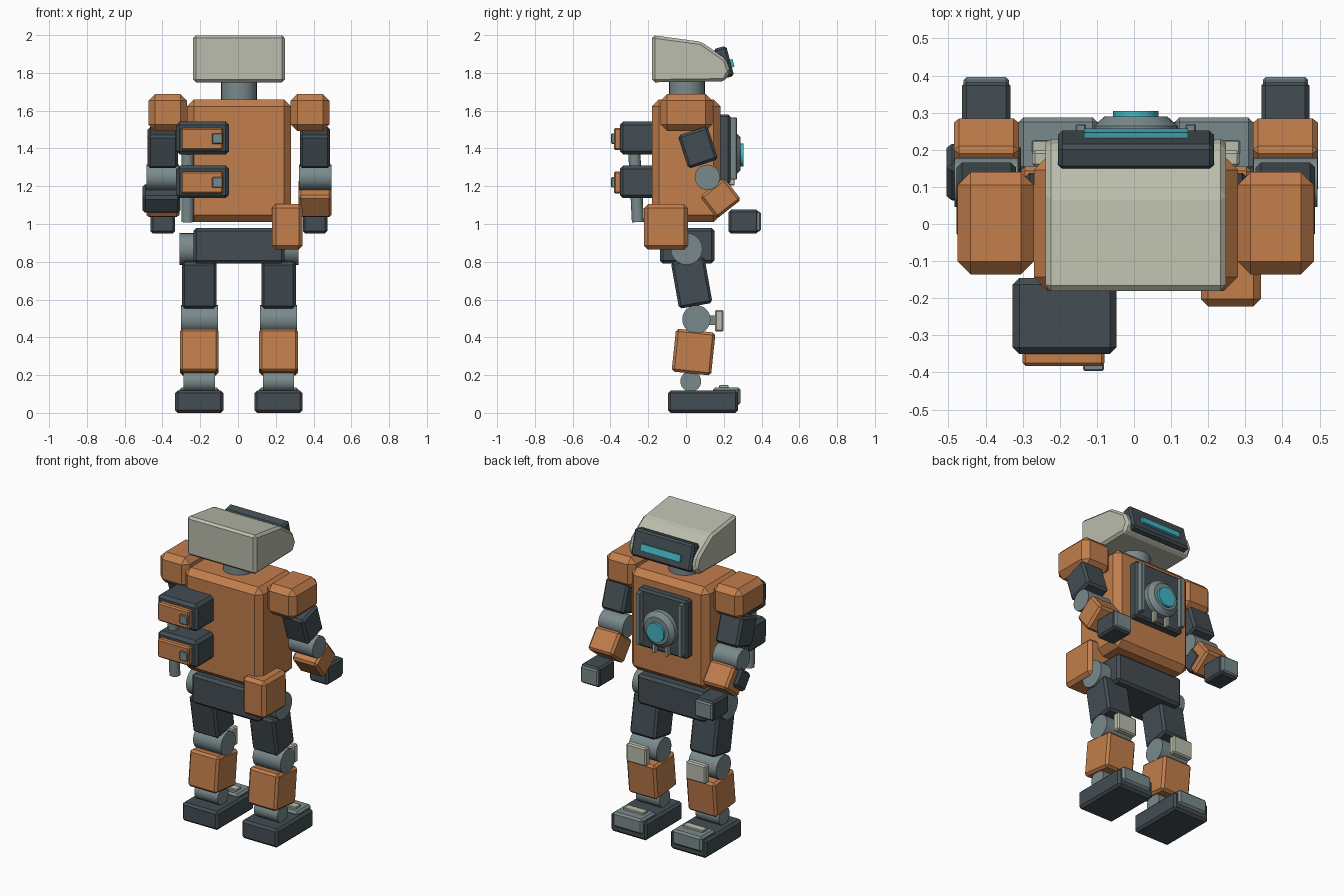
import bpy, bmesh, math
from mathutils import Matrix, Vector

if "Cube" in bpy.data.objects:
    bpy.data.objects.remove(bpy.data.objects["Cube"])

CX = 0.005  # symmetry plane of the body


def srgb(r, g, b):
    f = lambda c: (c / 255 / 12.92) if c < 10 else ((c / 255 + 0.055) / 1.055) ** 2.4
    return (f(r), f(g), f(b), 1.0)


def material(name, rgb):
    m = bpy.data.materials.new(name)
    m.diffuse_color = srgb(*rgb)
    m.use_nodes = True
    m.node_tree.nodes["Principled BSDF"].inputs["Base Color"].default_value = m.diffuse_color
    return m


ORANGE = material("burnt_orange", (194, 126, 76))
DARK = material("dark_slate", (67, 77, 83))
GREY = material("steel_grey", (122, 138, 140))
LIGHT = material("pale_stone", (186, 189, 172))
CYAN = material("cyan_glow", (66, 182, 196))


def finish(name, bm, mat, loc, tilt=0.0, bevel=0.0):
    """Chamfer the edges, tilt about x, place and link the part."""
    bmesh.ops.recalc_face_normals(bm, faces=bm.faces)
    if bevel:
        bmesh.ops.bevel(bm, geom=bm.edges[:], offset=bevel, segments=1,
                        affect='EDGES', clamp_overlap=True)
    me = bpy.data.meshes.new(name)
    bm.to_mesh(me)
    bm.free()
    me.materials.append(mat)
    ob = bpy.data.objects.new(name, me)
    bpy.context.collection.objects.link(ob)
    ob.location = loc
    ob.rotation_euler.x = math.radians(tilt)
    return ob


def block(name, mat, loc, size, bevel=0.012, tilt=0.0):
    bm = bmesh.new()
    bmesh.ops.create_cube(bm, size=1.0)
    bmesh.ops.scale(bm, vec=Vector(size), verts=bm.verts)
    return finish(name, bm, mat, loc, tilt, bevel)


def span(name, mat, x, y, z, bevel=0.012):
    """Upright block given by its (min, max) on each axis."""
    ax = (x, y, z)
    return block(name, mat, [(a + b) / 2 for a, b in ax], [b - a for a, b in ax], bevel)


def cylinder(name, mat, loc, radius, depth, axis='X', top=None, tilt=0.0):
    bm = bmesh.new()
    bmesh.ops.create_cone(bm, cap_ends=True, segments=24, radius1=radius,
                          radius2=radius if top is None else top, depth=depth)
    rot = {'X': Matrix.Rotation(math.pi / 2, 3, 'Y'),
           'Y': Matrix.Rotation(-math.pi / 2, 3, 'X'),
           'Z': Matrix.Identity(3)}[axis]
    bmesh.ops.rotate(bm, matrix=rot, verts=bm.verts)
    ob = finish(name, bm, mat, loc, tilt)
    bpy.ops.object.select_all(action='DESELECT')
    ob.select_set(True)
    bpy.context.view_layer.objects.active = ob
    bpy.ops.object.shade_smooth_by_angle(angle=math.radians(35))
    return ob


# Head: side profile extruded across x
profile = [(-0.18, 1.75), (-0.18, 2.0), (0.08, 1.965), (0.21, 1.875),
           (0.235, 1.81), (0.205, 1.755)]
bm = bmesh.new()
face = bm.faces.new([bm.verts.new((-0.243, y, z)) for y, z in profile])
ext = bmesh.ops.extrude_face_region(bm, geom=[face])
bmesh.ops.translate(bm, vec=(0.486, 0, 0),
                    verts=[v for v in ext["geom"] if isinstance(v, bmesh.types.BMVert)])
finish("head", bm, LIGHT, (CX, 0, 0), bevel=0.015)

# Visor with glowing slit, and neck
block("visor", DARK, (CX, 0.20, 1.855), (0.42, 0.07, 0.165), 0.012, 15)
block("visor_slit", CYAN, (CX, 0.239, 1.85), (0.28, 0.026, 0.042), 0, 15)
cylinder("neck", GREY, (CX, 0.005, 1.70), 0.095, 0.16, 'Z')

# Torso and pelvis
span("torso", ORANGE, (-0.27, 0.28), (-0.18, 0.183), (1.01, 1.66), 0.037)
span("pelvis", DARK, (-0.235, 0.245), (-0.138, 0.15), (0.79, 0.98), 0.016)

# Chest panel with rails, vents and round lamp
span("chest_panel", DARK, (-0.17, 0.18), (0.16, 0.235), (1.21, 1.58), 0.012)
for s in (-1, 1):
    block("chest_rail", GREY, (CX + s * 0.148, 0.25, 1.40), (0.028, 0.04, 0.33), 0.004)
    block("chest_vent", LIGHT, (CX + s * 0.045, 0.243, 1.275), (0.022, 0.03, 0.14), 0.004)
cylinder("lamp_ring", GREY, (CX, 0.247, 1.372), 0.113, 0.035, 'Y')
cylinder("lamp_bezel", GREY, (CX, 0.277, 1.372), 0.113, 0.025, 'Y', top=0.085)
cylinder("lamp_lens", CYAN, (CX, 0.29, 1.365), 0.061, 0.03, 'Y')

# Two storage pods on the back, with lid, latch and a connecting tube
for z in (1.455, 1.223):
    block("back_pod", DARK, (-0.187, -0.248, z), (0.28, 0.205, 0.173), 0.018)
    block("pod_lid", ORANGE, (-0.19, -0.36, z - 0.004), (0.222, 0.044, 0.117), 0.008)
    block("pod_latch", GREY, (-0.109, -0.385, z - 0.003), (0.056, 0.022, 0.056), 0.004)
cylinder("pod_tube", GREY, (-0.267, -0.265, 1.21), 0.032, 0.40, 'Z', tilt=3)

# Hip pouch
span("hip_pouch", ORANGE, (0.18, 0.342), (-0.222, 0.01), (0.865, 1.105), 0.02)

# Limbs, repeated on both sides
for s, side in ((-1, "left"), (1, "right")):
    ax, lx = CX + s * 0.403, CX + s * 0.21
    # Arm
    block(side + "_shoulder", ORANGE, (CX + s * 0.377, 0.002, 1.59),
          (0.206, 0.275, 0.195), 0.035)
    block(side + "_upper_arm", DARK, (ax, 0.063, 1.405), (0.16, 0.165, 0.185), 0.014, 18)
    cylinder(side + "_elbow", GREY, (ax, 0.113, 1.247), 0.067, 0.172)
    block(side + "_forearm", ORANGE, (ax, 0.183, 1.137), (0.175, 0.163, 0.148), 0.014, 38)
    block(side + "_hand", DARK, (ax, 0.305, 1.013), (0.13, 0.16, 0.125), 0.012)
    block(side + "_fingers", GREY, (ax, 0.378, 1.013), (0.122, 0.036, 0.105), 0.008)
    # Leg
    cylinder(side + "_hip_joint", GREY, (CX + s * 0.24, 0.003, 0.868), 0.084, 0.15)
    block(side + "_thigh", DARK, (lx, 0.03, 0.69), (0.182, 0.18, 0.25), 0.014, 10)
    cylinder(side + "_knee", GREY, (lx, 0.055, 0.495), 0.075, 0.196)
    block(side + "_knee_pad", LIGHT, (lx, 0.176, 0.488), (0.14, 0.044, 0.116), 0.008)
    block(side + "_knee_mount", GREY, (lx, 0.14, 0.49), (0.06, 0.05, 0.05), 0)
    block(side + "_shin", ORANGE, (lx, 0.04, 0.322), (0.205, 0.21, 0.228), 0.014, -6)
    cylinder(side + "_ankle", GREY, (lx, 0.025, 0.167), 0.055, 0.165)
    block(side + "_foot", DARK, (lx, 0.09, 0.059), (0.255, 0.37, 0.118), 0.014)
    block(side + "_toe_cap", GREY, (lx, 0.215, 0.087), (0.21, 0.145, 0.095), 0.012)
    block(side + "_toe_strip", LIGHT, (lx, 0.20, 0.138), (0.14, 0.05, 0.018), 0.003)

# Bracer worn behind the left forearm only
block("left_bracer", DARK, (CX - 0.41, 0.14, 1.135), (0.20, 0.125, 0.115), 0.014, 38)
